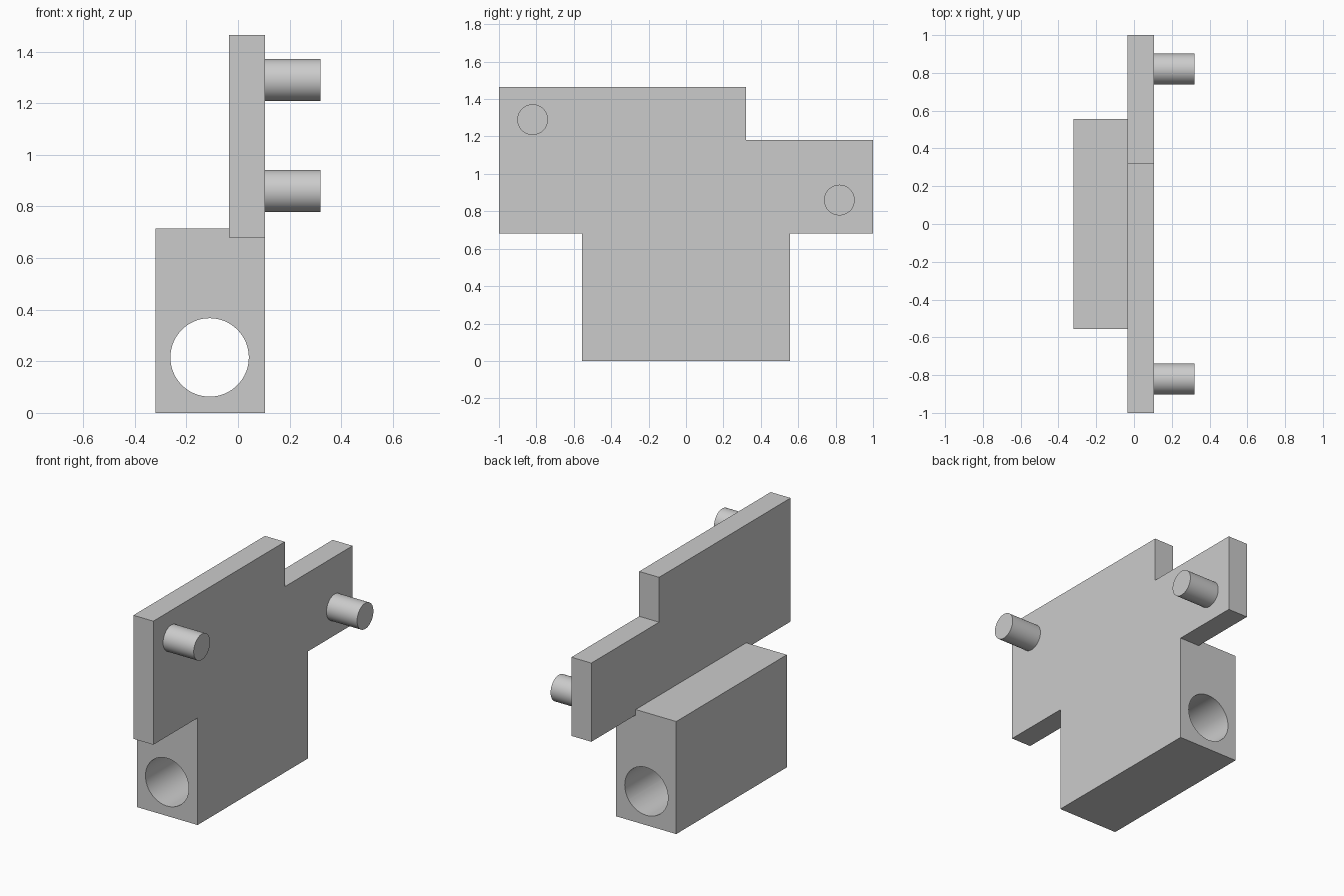
import bpy
import bmesh
import math
from mathutils import Matrix, Vector

cube = bpy.data.objects.get("Cube")
if cube:
    bpy.data.objects.remove(cube, do_unlink=True)

grey = bpy.data.materials.new("plain grey")
grey.use_nodes = True
colour = (0.6, 0.6, 0.6, 1)
grey.diffuse_color = colour
grey.node_tree.nodes["Principled BSDF"].inputs["Base Color"].default_value = colour


def finish(name, bm):
    bmesh.ops.recalc_face_normals(bm, faces=bm.faces)
    mesh = bpy.data.meshes.new(name)
    bm.to_mesh(mesh)
    bm.free()
    mesh.materials.append(grey)
    obj = bpy.data.objects.new(name, mesh)
    bpy.context.collection.objects.link(obj)
    return obj


def slab(name, outline, x0, x1):
    """Extrude a (y, z) outline along x."""
    bm = bmesh.new()
    face = bm.faces.new([bm.verts.new((x0, y, z)) for y, z in outline])
    new = bmesh.ops.extrude_face_region(bm, geom=[face])["geom"]
    verts = [v for v in new if isinstance(v, bmesh.types.BMVert)]
    bmesh.ops.translate(bm, verts=verts, vec=(x1 - x0, 0, 0))
    return finish(name, bm)


def rod(name, start, end, radius):
    """Cylinder between two points."""
    a, b = Vector(start), Vector(end)
    turn = (b - a).to_track_quat("Z", "Y").to_matrix().to_4x4()
    bm = bmesh.new()
    bmesh.ops.create_cone(bm, cap_ends=True, segments=64, radius1=radius,
                          radius2=radius, depth=(b - a).length,
                          matrix=Matrix.Translation((a + b) / 2) @ turn)
    return finish(name, bm)


def smooth(obj):
    bpy.ops.object.select_all(action="DESELECT")
    obj.select_set(True)
    bpy.context.view_layer.objects.active = obj
    bpy.ops.object.shade_smooth_by_angle(angle=math.radians(30))


def boolean(obj, tool, operation):
    mod = obj.modifiers.new(operation.title(), "BOOLEAN")
    mod.object, mod.operation, mod.solver = tool, operation, "EXACT"
    bpy.context.view_layer.objects.active = obj
    bpy.ops.object.modifier_apply(modifier=mod.name)
    bpy.data.objects.remove(tool, do_unlink=True)


half, back, seam, front = 0.555, -0.32, -0.035, 0.105
low, step, top = 0.68, 1.18, 1.465

# Stepped mounting plate with its central stem
body = slab("bracket_body", [(-half, 0), (half, 0), (half, low), (1, low),
                             (1, step), (0.32, step), (0.32, top),
                             (-1, top), (-1, low), (-half, low)], seam, front)

# Thick block behind the stem, bored from front to back
block = slab("block", [(-half, 0), (half, 0), (half, 0.715), (-half, 0.715)],
             back, seam + 0.05)
boolean(body, block, "UNION")
bore = rod("bore_cutter", (-0.11, -1.2, 0.215), (-0.11, 1.2, 0.215), 0.152)
boolean(body, bore, "DIFFERENCE")
smooth(body)

# Locating pegs
for name, y, z in (("front_peg", -0.82, 1.29), ("rear_peg", 0.82, 0.86)):
    smooth(rod(name, (front - 0.02, y, z), (0.32, y, z), 0.082))
